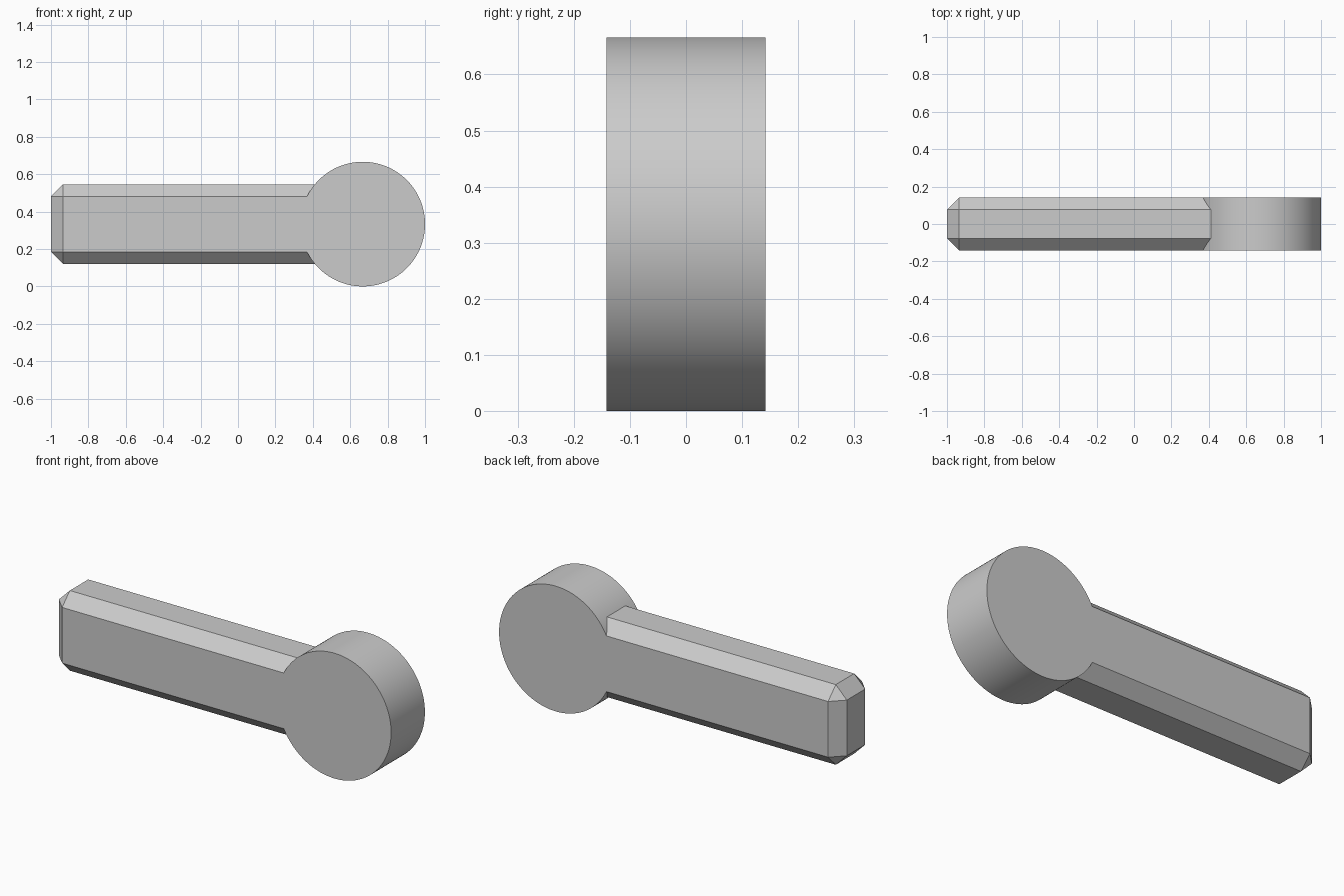
import bpy
import math

cube = bpy.data.objects.get("Cube")
if cube:
    bpy.data.objects.remove(cube, do_unlink=True)

HALF_DEPTH = 0.142
RADIUS = 0.333
ARM_HALF_HEIGHT = 0.213
CHAMFER = 0.065
HUB_X = 1 - RADIUS

grey = bpy.data.materials.new("light_grey")
grey.use_nodes = True
grey.diffuse_color = (0.6, 0.6, 0.6, 1)
grey.node_tree.nodes["Principled BSDF"].inputs["Base Color"].default_value = (0.6, 0.6, 0.6, 1)


def apply_modifier(obj, modifier):
    bpy.ops.object.select_all(action="DESELECT")
    obj.select_set(True)
    bpy.context.view_layer.objects.active = obj
    bpy.ops.object.modifier_apply(modifier=modifier.name)


# Chamfered arm, running from the free end into the middle of the round head
bpy.ops.mesh.primitive_cube_add(size=1, location=((HUB_X - 1) / 2, 0, RADIUS))
arm = bpy.context.object
arm.name = "arm"
arm.scale = (HUB_X + 1, 2 * HALF_DEPTH, 2 * ARM_HALF_HEIGHT)
bpy.ops.object.transform_apply(location=True, rotation=True, scale=True)
bevel = arm.modifiers.new("chamfer", "BEVEL")
bevel.width = CHAMFER
bevel.segments = 1
apply_modifier(arm, bevel)
arm.data.materials.append(grey)

# Round head, flush with the front and back of the arm
bpy.ops.mesh.primitive_cylinder_add(vertices=128, radius=RADIUS, depth=2 * HALF_DEPTH,
                                    location=(HUB_X, 0, RADIUS), rotation=(math.pi / 2, 0, 0))
head = bpy.context.object
head.name = "arm_with_round_head"
bpy.ops.object.transform_apply(location=True, rotation=True, scale=True)
head.data.materials.append(grey)

# Fuse both into one solid
union = head.modifiers.new("join", "BOOLEAN")
union.operation = "UNION"
union.solver = "EXACT"
union.object = arm
apply_modifier(head, union)
bpy.data.objects.remove(arm, do_unlink=True)
bpy.ops.object.shade_smooth_by_angle(angle=math.radians(30))
